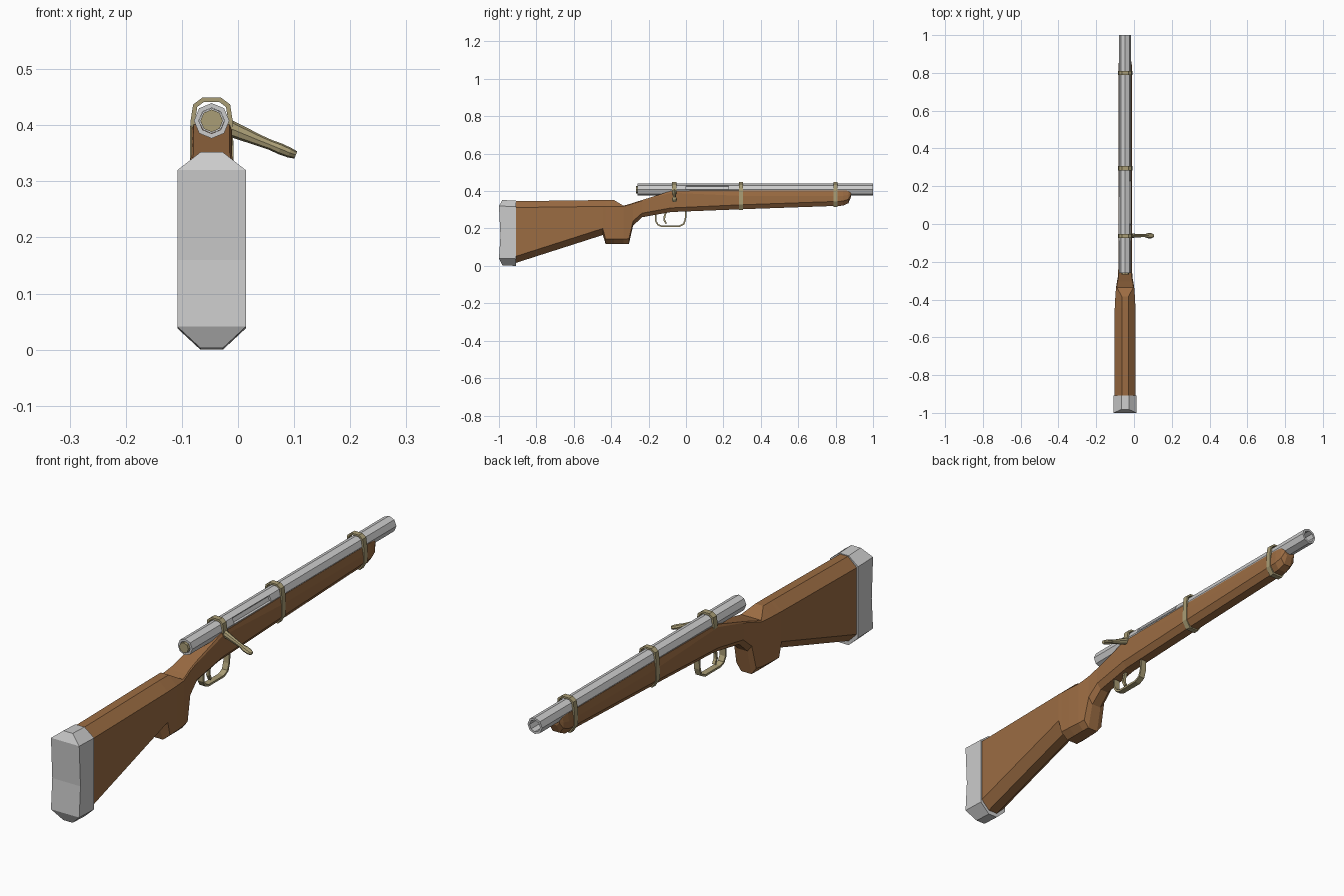
import bpy, bmesh, math

if "Cube" in bpy.data.objects:
    bpy.data.objects.remove(bpy.data.objects["Cube"])

CX, BZ = -0.047, 0.408      # gun centre plane and barrel axis height


def material(name, rgb):
    m = bpy.data.materials.new(name)
    m.diffuse_color = (*rgb, 1)
    m.use_nodes = True
    m.node_tree.nodes["Principled BSDF"].inputs["Base Color"].default_value = m.diffuse_color
    return m


WOOD = material("wood", (0.33, 0.15, 0.055))
BRASS = material("brass", (0.40, 0.34, 0.18))


def finish(bm, name, mat=None, recalc=True, thickness=0, offset=-1):
    if recalc:
        bmesh.ops.recalc_face_normals(bm, faces=bm.faces[:])
    me = bpy.data.meshes.new(name)
    bm.to_mesh(me)
    bm.free()
    ob = bpy.data.objects.new(name, me)
    bpy.context.collection.objects.link(ob)
    if mat:
        me.materials.append(mat)
    if thickness:
        s = ob.modifiers.new("thickness", 'SOLIDIFY')
        s.thickness, s.offset, s.use_even_offset = thickness, offset, True
    return ob


def loft(rings, caps):
    """Skin a row of equal rings and close both ends with the given index faces."""
    bm = bmesh.new()
    vs = [[bm.verts.new(p) for p in r] for r in rings]
    n = len(rings[0])
    for a, b in zip(vs, vs[1:]):
        for i in range(n):
            j = (i + 1) % n
            bm.faces.new((a[i], a[j], b[j], b[i]))
    for end in (vs[0], vs[-1]):
        for f in caps:
            bm.faces.new([end[i] for i in f])
    return bm


def section(y, top, bot, w, wt, wb, ct, cb, lean=0):
    """Chamfered eight-point section; lean moves the top and bottom edges along y."""
    half = [(wt, y + lean, top), (w, y, top - ct), (w, y, bot + cb), (wb, y + lean, bot)]
    return ([(CX + x, yy, z) for x, yy, z in half]
            + [(CX - x, yy, z) for x, yy, z in reversed(half)])


CAPS8 = [(0, 1, 6, 7), (1, 2, 5, 6), (2, 3, 4, 5)]


def strap(name, path, start, end, axis, closed, thickness, offset, mat):
    """Flat strip: 2D path swept along x or y, then thickened."""
    bm = bmesh.new()
    put = (lambda a, b, s: (CX + s, a, b)) if axis == 'x' else (lambda a, b, s: (CX + a, s, b))
    rows = [[bm.verts.new(put(a, b, s)) for a, b in path] for s in (start, end)]
    n = len(path)
    for i in range(n if closed else n - 1):
        j = (i + 1) % n
        bm.faces.new((rows[0][i], rows[0][j], rows[1][j], rows[1][i]))
    return finish(bm, name, mat, True, thickness, offset)


def octagon(r):
    return [(r * math.cos(k * math.pi / 4), BZ + r * math.sin(k * math.pi / 4)) for k in range(8)]


def rod(name, r, y0, y1, mat=None):
    rings = [[(CX + x, y, z) for x, z in octagon(r)] for y in (y0, y1)]
    return finish(loft(rings, [range(8)]), name, mat)


# Wooden stock: y, top, bottom, half width, top and bottom half widths, chamfers
stations = [
    (-0.91, 0.346, 0.016, 0.055, 0.017, 0.020, 0.034, 0.035),
    (-0.445, 0.352, 0.165, 0.055, 0.017, 0.020, 0.034, 0.035),
    (-0.43, 0.352, 0.118, 0.054, 0.017, 0.024, 0.034, 0.025),
    (-0.385, 0.352, 0.118, 0.052, 0.017, 0.024, 0.034, 0.025),
    (-0.335, 0.322, 0.118, 0.048, 0.044, 0.024, 0.004, 0.025),
    (-0.305, 0.330, 0.118, 0.043, 0.039, 0.022, 0.004, 0.028),
    (-0.283, 0.337, 0.215, 0.039, 0.035, 0.020, 0.004, 0.025),
    (-0.235, 0.352, 0.260, 0.036, 0.032, 0.018, 0.004, 0.022),
    (-0.08, 0.401, 0.288, 0.036, 0.032, 0.018, 0.010, 0.022),
    (0.30, 0.404, 0.303, 0.036, 0.031, 0.018, 0.030, 0.024),
    (0.84, 0.404, 0.322, 0.036, 0.031, 0.018, 0.030, 0.024),
    (0.868, 0.404, 0.335, 0.031, 0.028, 0.015, 0.025, 0.022),
    (0.882, 0.402, 0.368, 0.023, 0.022, 0.012, 0.012, 0.012),
]
finish(loft([section(*s) for s in stations], CAPS8), "stock", WOOD)

# Butt pad with a shallow hollow across its back
bm = loft([section(-1.0, 0.352, 0.003, 0.061, 0.020, 0.020, 0.032, 0.038, 0.018),
           section(-0.908, 0.349, 0.0, 0.061, 0.020, 0.020, 0.032, 0.038)], CAPS8)
bmesh.ops.bisect_plane(bm, geom=bm.verts[:] + bm.edges[:] + bm.faces[:],
                       plane_co=(0, 0, 0.16), plane_no=(0, 0, 1))
for v in bm.verts:
    if abs(v.co.z - 0.16) < 1e-4 and v.co.y < -0.95:
        v.co.y += 0.008
finish(bm, "butt_pad")

# Hollow barrel with an open loading port on the upper right
bm = bmesh.new()
ys = (-0.26, 0.0, 0.228, 1.0)
rows = [[bm.verts.new((CX + x, y, z)) for x, z in octagon(0.0315)] for y in ys]
for s in range(3):
    for k in range(8):
        if s == 1 and k == 0:
            continue
        j = (k + 1) % 8
        bm.faces.new((rows[s][k], rows[s + 1][k], rows[s + 1][j], rows[s][j]))
finish(bm, "barrel", None, True, 0.008)

# Bolt inside the barrel and its brass end cap
rod("bolt", 0.0225, -0.255, 0.26)
rod("bolt_cap", 0.020, -0.268, -0.25, BRASS)

# Barrel bands
for name, y, bot in (("rear_band", 0.295, 0.298), ("front_band", 0.80, 0.314)):
    half = [(0.017, 0.449), (0.033, 0.437), (0.038, 0.405), (0.039, bot + 0.03), (0.021, bot)]
    loop = half + [(-x, z) for x, z in reversed(half)]
    strap(name, loop, y - 0.011, y + 0.011, 'y', True, 0.007, -1, BRASS)

# Bolt collar
half = [(0.017, 0.449), (0.033, 0.437), (0.038, 0.405), (0.035, 0.385), (0.018, 0.372)]
strap("bolt_collar", half + [(-x, z) for x, z in reversed(half)],
      -0.075, -0.052, 'y', True, 0.008, -1, BRASS)

# Bolt handle: x, z, radius across, radius along y
rings = []
tilt = math.radians(-22)
for x, z, ra, ry in [(-0.018, 0.396, 0.015, 0.012), (0.04, 0.372, 0.010, 0.008),
                     (0.058, 0.365, 0.009, 0.008), (0.075, 0.358, 0.010, 0.014),
                     (0.092, 0.351, 0.009, 0.014), (0.103, 0.347, 0.007, 0.008)]:
    rings.append([(x - math.sin(tilt) * ra * math.sin(a), -0.062 + ry * math.cos(a),
                   z + math.cos(tilt) * ra * math.sin(a))
                  for a in (k * math.pi / 4 for k in range(8))])
finish(loft(rings, [range(8)]), "bolt_handle", BRASS)

# Trigger guard and trigger
guard = [(-0.162, 0.285), (-0.162, 0.240), (-0.150, 0.220), (-0.130, 0.212),
         (-0.035, 0.212), (-0.012, 0.224), (-0.003, 0.250), (0.0, 0.295)]
strap("trigger_guard", guard, -0.012, 0.012, 'x', False, 0.008, 0, BRASS)
trigger = [(-0.105, 0.290), (-0.115, 0.265), (-0.116, 0.245), (-0.106, 0.226)]
strap("trigger", trigger, -0.006, 0.006, 'x', False, 0.009, 0, BRASS)
